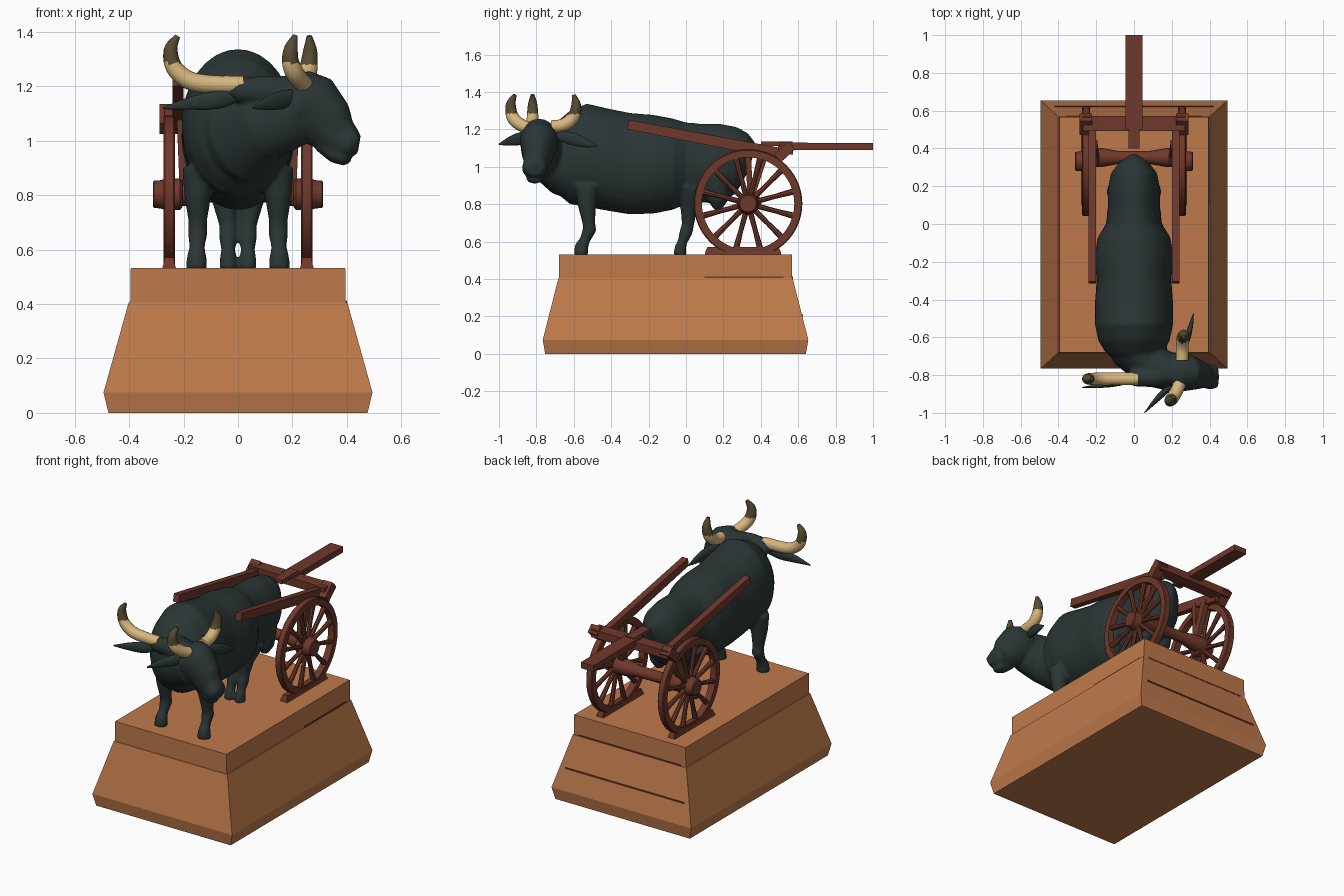
import bpy, bmesh, math
from mathutils import Vector, Matrix

if "Cube" in bpy.data.objects:
    bpy.data.objects.remove(bpy.data.objects["Cube"])


def material(name, rgb):
    m = bpy.data.materials.new(name)
    m.diffuse_color = (*rgb, 1)
    m.use_nodes = True
    m.node_tree.nodes["Principled BSDF"].inputs["Base Color"].default_value = m.diffuse_color
    return m


CLAY = material("clay_base", (0.52, 0.195, 0.07))
WOOD = material("red_brown_wood", (0.16, 0.04, 0.024))
HIDE = material("dark_hide", (0.024, 0.036, 0.036))
CREAM = material("cream_horn", (0.68, 0.47, 0.2))
TIP = material("brown_horn_tip", (0.095, 0.07, 0.032))


def finish(bm, name, mats, angle=35):
    bmesh.ops.recalc_face_normals(bm, faces=bm.faces)
    me = bpy.data.meshes.new(name)
    bm.to_mesh(me)
    bm.free()
    for m in mats:
        me.materials.append(m)
    for p in me.polygons:
        p.use_smooth = True
    me.set_sharp_from_angle(angle=math.radians(angle))
    ob = bpy.data.objects.new(name, me)
    bpy.context.collection.objects.link(ob)
    return ob


def bridge(bm, rings, closed=False):
    n = len(rings[0])
    pairs = list(zip(rings, rings[1:] + rings[:1])) if closed else list(zip(rings, rings[1:]))
    for a, b in pairs:
        for i in range(n):
            bm.faces.new((a[i], a[(i + 1) % n], b[(i + 1) % n], b[i]))
    if not closed:
        bm.faces.new(rings[0])
        bm.faces.new(rings[-1])


def tube(bm, pts, radii, up=(0, 0, 1), n=20, axis=None):
    """Loft of ellipses along a path; radii are (sideways, upwards)."""
    pts = [Vector(p) for p in pts]
    rings = []
    for i, p in enumerate(pts):
        t = Vector(axis) if axis else pts[min(i + 1, len(pts) - 1)] - pts[max(i - 1, 0)]
        t.normalize()
        side = t.cross(Vector(up)).normalized()
        top = side.cross(t)
        r = radii[i] if isinstance(radii[i], tuple) else (radii[i], radii[i])
        rings.append([bm.verts.new(p + side * r[0] * math.cos(a) + top * r[1] * math.sin(a))
                      for a in (2 * math.pi * k / n for k in range(n))])
    bridge(bm, rings)


def smooth_path(pts, radii, steps=4):
    """Catmull-Rom refinement of a path and its single radii."""
    q = [Vector((*p, r)) for p, r in zip(pts, radii)]
    q = [q[0] * 2 - q[1]] + q + [q[-1] * 2 - q[-2]]
    out = []
    for i in range(1, len(q) - 2):
        a, b, c, d = q[i - 1:i + 3]
        for k in range(steps):
            t = k / steps
            out.append(0.5 * (2 * b + (c - a) * t + (2 * a - 5 * b + 4 * c - d) * t * t
                              + (3 * b - a - 3 * c + d) * t ** 3))
    out.append(q[-2])
    return [v.xyz for v in out], [max(v.w, 0.003) for v in out]


def beam(bm, a, b, w, h, w2=None, h2=None):
    """Square bar from a to b, w sideways and h upwards."""
    a, b = Vector(a), Vector(b)
    t = (b - a).normalized()
    side = t.cross(Vector((0, 0, 1)) if abs(t.z) < 0.9 else Vector((0, 1, 0))).normalized()
    top = side.cross(t)
    rings = []
    for p, u, v in ((a, w, h), (b, w2 or w, h2 or h)):
        rings.append([bm.verts.new(p + side * u / 2 * i + top * v / 2 * j)
                      for i, j in ((-1, -1), (1, -1), (1, 1), (-1, 1))])
    bridge(bm, rings)


# pedestal: flared foot, sloping sides, upright top block
bm = bmesh.new()
bridge(bm, [[bm.verts.new((i * hx, -0.056 + j * hy, z)) for i, j in ((-1, -1), (1, -1), (1, 1), (-1, 1))]
            for z, hx, hy in ((0, 0.476, 0.697), (0.075, 0.494, 0.71), (0.405, 0.402, 0.626),
                              (0.406, 0.396, 0.623), (0.532, 0.394, 0.623))])
finish(bm, "pedestal", [CLAY], 10)

# thin dark seams on the pedestal
bm = bmesh.new()
beam(bm, (-0.36, 0.569, 0.408), (0.36, 0.569, 0.408), 0.006, 0.009)
beam(bm, (-0.42, 0.622, 0.205), (0.42, 0.622, 0.205), 0.006, 0.009)
beam(bm, (0.398, 0.1, 0.409), (0.398, 0.52, 0.409), 0.006, 0.007)
finish(bm, "pedestal_seams", [WOOD])

# bull: overlapping torso, neck, head and legs fused by a voxel remesh
bm = bmesh.new()
torso = ((.37, .012, 1.09, 1.13), (.33, .075, .97, 1.18), (.27, .122, .86, 1.213), (.18, .139, .80, 1.23),
         (.08, .139, .81, 1.23), (0, .148, .80, 1.237), (-.07, .192, .77, 1.258), (-.17, .208, .75, 1.277),
         (-.3, .198, .745, 1.288), (-.42, .207, .765, 1.312), (-.53, .207, .785, 1.338),
         (-.62, .188, .80, 1.30), (-.68, .15, .85, 1.25), (-.73, .09, .93, 1.19))
tube(bm, [(0, y, (lo + hi) / 2) for y, w, lo, hi in torso],
     [(w, (hi - lo) / 2) for y, w, lo, hi in torso], n=32, axis=(0, -1, 0))
tube(bm, [(0, -.55, 1.04), (.035, -.67, 1.05), (.1, -.755, 1.08), (.2, -.785, 1.11), (.26, -.785, 1.13)],
     [(.18, .23), (.155, .2), (.115, .15), (.1, .135), (.08, .1)], n=28)
tube(bm, [(-.04, -.815, 1.185), (0, -.815, 1.185), (.1, -.81, 1.185), (.2, -.79, 1.18)],
     [.025, .045, .055, .06])
tube(bm, [(.19, -.785, 1.15), (.22, -.785, 1.14), (.27, -.785, 1.125), (.33, -.795, 1.06),
          (.375, -.805, 1.01), (.415, -.81, .99), (.445, -.81, .985)],
     [(.09, .09), (.105, .125), (.1, .125), (.08, .105), (.063, .075), (.068, .062), (.045, .035)], n=24)
tube(bm, [(.31, -.8, .99), (.36, -.808, .95), (.395, -.81, .935), (.415, -.81, .932)],
     [(.04, .035), (.045, .035), (.045, .028), (.025, .015)])
for s in (-1, 1):
    tube(bm, [(s * x, y, z) for x, y, z in ((.14, -.53, .9), (.148, -.53, .8), (.148, -.52, .7),
         (.148, -.515, .665), (.15, -.54, .61), (.152, -.558, .575), (.152, -.562, .528))],
         [.066, .05, .034, .037, .028, .036, .04], up=(0, 1, 0))
    tube(bm, [(s * x, y, z) for x, y, z in ((.07, .04, .9), (.05, .015, .78), (.036, .01, .69),
         (.036, 0, .65), (.036, -.018, .6), (.036, -.03, .57), (.036, -.033, .528))],
         [.08, .045, .033, .035, .026, .031, .034], up=(0, 1, 0))
    # haunches and dewy nostril rims
    tube(bm, [(s * .07, .17, z) for z in (1.05, .95, .82, .77)], [.05, .075, .055, .02], up=(0, 1, 0))
    tube(bm, [(.415, -.81 + s * .04, 1.0), (.432, -.81 + s * .042, 1.005), (.447, -.81 + s * .04, 1.0)],
         [.014, .02, .01], n=10)
bull = finish(bm, "bull_body", [HIDE])
mod = bull.modifiers.new("fuse", "REMESH")
mod.mode = "VOXEL"
mod.voxel_size = 0.009
mod.use_smooth_shade = True
mod = bull.modifiers.new("soften", "SMOOTH")
mod.factor = 0.5
mod.iterations = 6

# ears: flat pointed leaves
ears = {"ear_left": ((.0, -.82, 1.17), (-.08, -.84, 1.15), (-.17, -.855, 1.138), (-.275, -.865, 1.12)),
        "ear_front": ((.22, -.84, 1.165), (.16, -.89, 1.15), (.11, -.94, 1.137), (.055, -1.0, 1.12)),
        "ear_rear": ((.25, -.69, 1.17), (.28, -.61, 1.15), (.3, -.54, 1.128), (.315, -.475, 1.11))}
for name, pts in ears.items():
    bm = bmesh.new()
    path, r = smooth_path(pts, (.026, .034, .025, .004))
    tube(bm, path, [(x * 0.5, x) for x in r], n=14)
    finish(bm, name, [HIDE], 60)

# horns: cream with brown tips above a height
horns = {"horn_left": (((.02, -.82, 1.205), (-.1, -.82, 1.207), (-.18, -.82, 1.222), (-.235, -.82, 1.27),
                        (-.247, -.82, 1.335), (-.222, -.82, 1.385)), 1.285),
         "horn_rear": (((.255, -.72, 1.215), (.255, -.66, 1.222), (.257, -.615, 1.25), (.262, -.592, 1.29),
                        (.265, -.588, 1.335), (.262, -.6, 1.385)), 1.28),
         "horn_front": (((.245, -.84, 1.205), (.225, -.885, 1.225), (.205, -.92, 1.255), (.192, -.935, 1.295),
                         (.195, -.935, 1.34), (.21, -.915, 1.385)), 1.285)}
for name, (pts, split) in horns.items():
    bm = bmesh.new()
    path, r = smooth_path(pts, (.033, .034, .034, .031, .025, .01), 5)
    tube(bm, path, r, up=(0, 1, 0) if name == "horn_left" else (1, 0, 0), n=18)
    for f in bm.faces:
        f.material_index = int(f.calc_center_median().z > split)
    finish(bm, name, [CREAM, TIP], 60)


# cart wheels: squared rim, turned hub, twelve spokes
def lathe(bm, profile, centre, n, closed):
    rings = [[bm.verts.new(Vector(centre) + Vector((x, r * math.cos(a), r * math.sin(a))))
              for a in (2 * math.pi * k / n for k in range(n))] for x, r in profile]
    bridge(bm, rings, closed)


for s, side in ((-1, "left"), (1, "right")):
    c = Vector((s * 0.253, 0.332, 0.803))
    bm = bmesh.new()
    lathe(bm, ((-.021, .285), (-.016, .29), (.016, .29), (.021, .285), (.021, .247), (-.021, .247)), c, 56, True)
    lathe(bm, [(s * x, r) for x, r in ((-.05, .045), (-.04, .058), (.015, .058), (.03, .052), (.055, .05),
                                       (.06, .044))], c, 28, False)
    for k in range(12):
        a = math.radians(15 + 30 * k)
        d = Vector((0, math.cos(a), math.sin(a)))
        tube(bm, [c + d * 0.04, c + d * 0.15, c + d * 0.255], [.015, .013, .017], up=(1, 0, 0), n=8)
    finish(bm, "wheel_" + side, [WOOD])

    # chock block under the wheel
    bm = bmesh.new()
    bridge(bm, [[bm.verts.new((s * 0.253 + i * w, 0.305 + j * l, z))
                 for i, j in ((-1, -1), (1, -1), (1, 1), (-1, 1))]
                for z, w, l in ((.528, .026, .205), (.55, .02, .2), (.57, .017, .19))])
    finish(bm, "wheel_chock_" + side, [WOOD])

    # shaft and the struts that carry it on the axle
    bm = bmesh.new()
    beam(bm, (s * .22, -.31, 1.226), (s * .22, .53, 1.065), .04, .05, .04, .062)
    beam(bm, (s * .2, .345, .83), (s * .21, .42, 1.085), .03, .035, .03, .05)
    beam(bm, (s * .2, .345, .83), (s * .21, .33, 1.095), .03, .03)
    finish(bm, "shaft_" + side, [WOOD])

# axle, thick at the hubs and slim in the middle
bm = bmesh.new()
tube(bm, [(x, .352, .81) for x in (-.24, -.17, -.08, .08, .17, .24)],
     [.05, .05, .034, .034, .05, .05], n=16)
finish(bm, "axle", [WOOD])

# rear crossbar with tilted end blocks, and the tongue behind it
bm = bmesh.new()
beam(bm, (-.27, .533, 1.09), (.27, .533, 1.09), .08, .05)
for s in (-1, 1):
    beam(bm, (s * .255, .565, 1.115), (s * .255, .49, 1.045), .065, .055)
finish(bm, "crossbar", [WOOD])
bm = bmesh.new()
beam(bm, (0, .5, 1.11), (0, 1.0, 1.108), .088, .038)
beam(bm, (0, .4, 1.122), (0, .57, 1.122), .06, .024)
finish(bm, "tongue", [WOOD])
